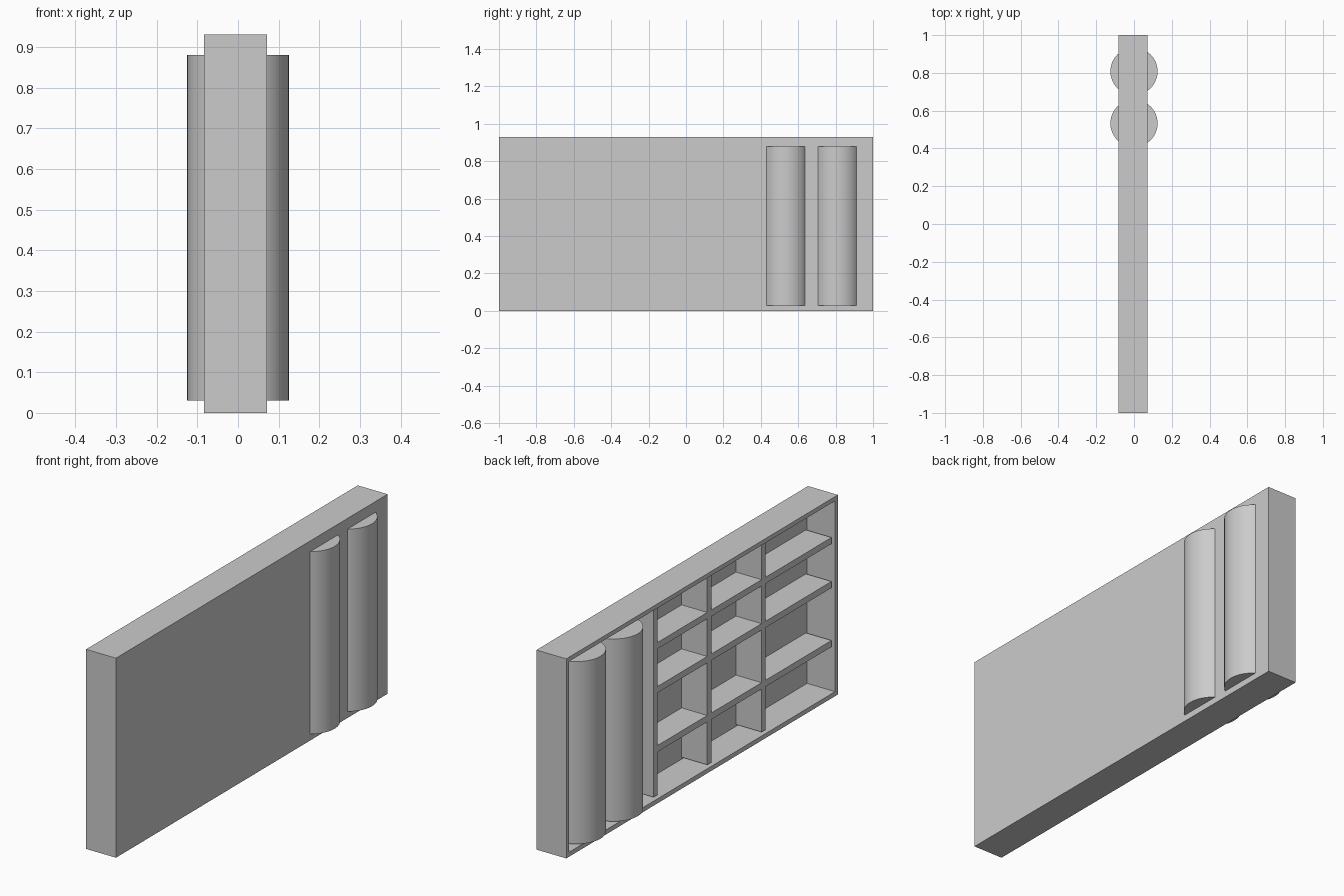
import bpy, bmesh
from mathutils import Vector

if "Cube" in bpy.data.objects:
    bpy.data.objects.remove(bpy.data.objects["Cube"])

X0, X1, H = -0.083, 0.071, 0.93      # open side, closed side, height
RIM, TOP_RIM, BACK = 0.03, 0.02, 0.01
RECESS = 0.012                       # dividers sit slightly inside the rim
T = 0.03                             # board thickness


def add_object(name, bm):
    mesh = bpy.data.meshes.new(name)
    bm.to_mesh(mesh)
    bm.free()
    ob = bpy.data.objects.new(name, mesh)
    bpy.context.collection.objects.link(ob)
    return ob


def box_bm(lo, hi):
    bm = bmesh.new()
    bmesh.ops.create_cube(bm, size=1)
    lo, hi = Vector(lo), Vector(hi)
    for v in bm.verts:
        v.co = (lo + hi) / 2 + v.co * (hi - lo)
    return bm


# Carcass: a box hollowed from its -x side
bm = box_bm((X0, -1, 0), (X1, 1, H))
bm.normal_update()
face = min(bm.faces, key=lambda f: f.calc_center_median().x)
bmesh.ops.inset_individual(bm, faces=[face], thickness=RIM)
for v in face.verts:
    if v.co.z > H / 2:
        v.co.z = H - TOP_RIM
hollow = bmesh.ops.extrude_discrete_faces(bm, faces=[face])["faces"][0]
for v in hollow.verts:
    v.co.x = X1 - BACK
add_object("cabinet_carcass", bm)

# Upright dividers
dividers = [0.325, -0.07, -0.47]
for i, y in enumerate(dividers):
    add_object(f"upright_divider_{i + 1}",
               box_bm((X0 + RECESS, y - T / 2, RIM), (X1 - BACK, y + T / 2, H - TOP_RIM)))

# Shelves between the dividers
edges = dividers + [-1 + RIM - T / 2]
for i, (a, b) in enumerate(zip(edges, edges[1:])):
    for j, z in enumerate((0.245, 0.52, 0.725)):
        add_object(f"shelf_{i + 1}_{j + 1}",
                   box_bm((X0 + RECESS, b + T / 2, z - T / 2), (X1 - BACK, a - T / 2, z + T / 2)))

# Two round columns passing through the back panel
for i, y in enumerate((0.533, 0.808)):
    bm = bmesh.new()
    bmesh.ops.create_cone(bm, cap_ends=True, segments=64, radius1=0.125, radius2=0.125, depth=0.85)
    bmesh.ops.translate(bm, verts=bm.verts, vec=(0, y, 0.455))
    ob = add_object(f"round_column_{i + 1}", bm)
    bpy.ops.object.select_all(action='DESELECT')
    ob.select_set(True)
    bpy.context.view_layer.objects.active = ob
    bpy.ops.object.shade_smooth_by_angle()
